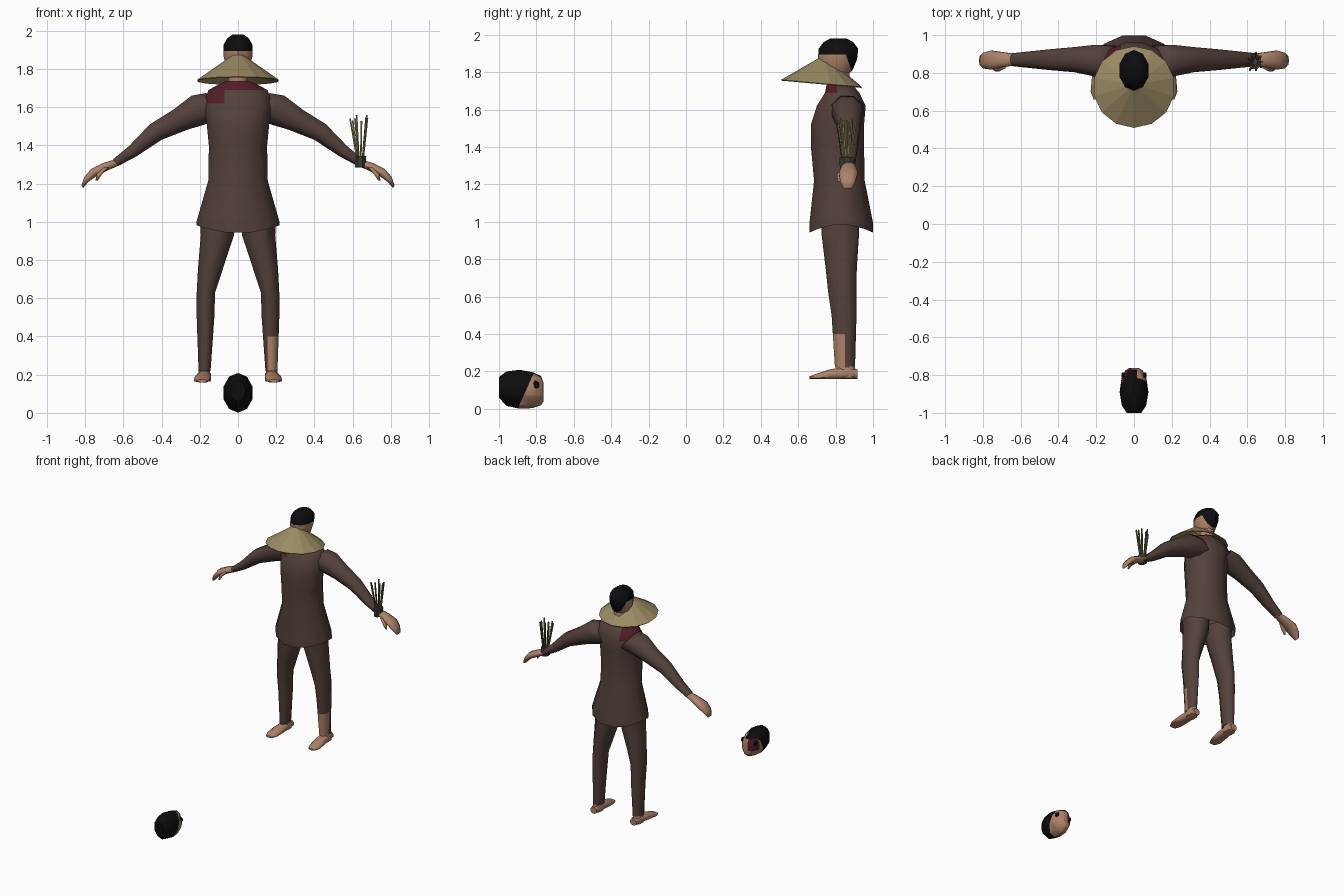
import bpy, bmesh, math, random
from mathutils import Vector, Matrix

random.seed(3)
if "Cube" in bpy.data.objects:
    bpy.data.objects.remove(bpy.data.objects["Cube"])


def material(name, rgb):
    m = bpy.data.materials.new(name)
    m.use_nodes = True
    m.diffuse_color = (*rgb, 1)
    m.node_tree.nodes["Principled BSDF"].inputs["Base Color"].default_value = (*rgb, 1)
    return m


CLOTH = material("brown cloth", (0.088, 0.053, 0.044))
SKIN = material("skin", (0.42, 0.225, 0.14))
HAIR = material("black hair", (0.004, 0.004, 0.005))
STRAW = material("hat straw", (0.33, 0.26, 0.125))
RED = material("dark red", (0.085, 0.012, 0.02))
STICK = material("olive stalks", (0.15, 0.135, 0.06))
BAND = material("grey band", (0.045, 0.05, 0.038))
X, Y, Z = Vector((1, 0, 0)), Vector((0, 1, 0)), Vector((0, 0, 1))


def finish(name, bm, mats, cuts=(), rule=None, angle=65):
    """Cut clean colour borders, colour faces by rule, shade and link."""
    for co, no in cuts:
        geom = bm.verts[:] + bm.edges[:] + bm.faces[:]
        bmesh.ops.bisect_plane(bm, geom=geom, plane_co=co, plane_no=no)
    bmesh.ops.recalc_face_normals(bm, faces=bm.faces)
    bm.normal_update()
    if rule:
        for f in bm.faces:
            f.material_index = rule(f.calc_center_median(), f.normal)
    me = bpy.data.meshes.new(name)
    bm.to_mesh(me)
    bm.free()
    ob = bpy.data.objects.new(name, me)
    bpy.context.collection.objects.link(ob)
    for m in mats:
        me.materials.append(m)
    if angle:
        bpy.ops.object.select_all(action="DESELECT")
        ob.select_set(True)
        bpy.context.view_layer.objects.active = ob
        bpy.ops.object.shade_smooth_by_angle(angle=math.radians(angle))
    return ob


def loft(sections, u, v, n=8, side=1, caps=(True, True)):
    """Join elliptical rings (x, y, z, radius along u, radius along v)."""
    bm = bmesh.new()
    rings = []
    for x, y, z, a, b in sections:
        ring = []
        for i in range(n):
            t = math.tau * (i + 0.5) / n
            p = Vector((x, y, z)) + u * (a * math.cos(t)) + v * (b * math.sin(t))
            ring.append(bm.verts.new((p.x * side, p.y, p.z)))
        rings.append(ring)
    for r, q in zip(rings, rings[1:]):
        for i in range(n):
            bm.faces.new((r[i], r[(i + 1) % n], q[(i + 1) % n], q[i]))
    if caps[0]:
        bm.faces.new(rings[0])
    if caps[1]:
        bm.faces.new(rings[-1])
    return bm


# Tunic with flared, pointed hem and stained right shoulder
bm = loft([(0, 0.83, 0.94, 0.225, 0.175), (0, 0.83, 1.0, 0.225, 0.175),
           (0, 0.82, 1.22, 0.16, 0.14), (0, 0.81, 1.4, 0.158, 0.147),
           (0, 0.81, 1.52, 0.17, 0.147), (0, 0.83, 1.62, 0.185, 0.135),
           (0, 0.835, 1.69, 0.16, 0.095), (0, 0.82, 1.735, 0.07, 0.07)],
          X, Y, n=12, caps=(False, True))
for vert in bm.verts:
    if vert.co.z < 0.95:
        vert.co.z += 0.045 * (vert.co.x / 0.225) ** 2
finish("tunic", bm, [CLOTH, RED],
       [((-0.17, 0.8, 1.59), (0.55, 0, 0.83)), ((-0.07, 0, 0), X)],
       lambda c, n: int((c.x < -0.07 and c.z > 1.62 + 0.3 * abs(c.x + 0.17))
                        or (c.z > 1.69 and c.y < 0.8)))

# Neck and head, poking up through the hat
finish("neck", loft([(0, 0.83, 1.68, 0.06, 0.06), (0, 0.82, 1.82, 0.05, 0.055)],
                    X, Y), [SKIN])
finish("head", loft([(0, 0.80, 1.775, 0.04, 0.05), (0, 0.805, 1.81, 0.065, 0.085),
                     (0, 0.81, 1.87, 0.08, 0.105), (0, 0.815, 1.925, 0.08, 0.106),
                     (0, 0.815, 1.96, 0.06, 0.08), (0, 0.815, 1.98, 0.03, 0.045)],
                    X, Y, n=10), [SKIN, HAIR],
       [((0, 0, 1.895), Z), ((0, 0.86, 1.88), (0, 1, 0.35))],
       lambda c, n: int(c.z > 1.895 or (c.y - 0.86) + 0.35 * (c.z - 1.88) > 0), 40)

# Conical straw hat, tipped slightly
bm = bmesh.new()
bmesh.ops.create_cone(bm, cap_ends=False, segments=14, radius1=0.217, radius2=0.004,
                      depth=0.15, matrix=Matrix.Translation((0, 0.732, 1.815))
                      @ Matrix.Rotation(-0.09, 4, "X"))
hat = finish("straw_hat", bm, [STRAW], angle=0)
rim = hat.modifiers.new("thickness", "SOLIDIFY")
rim.thickness = 0.006

for s, side in ((1, "left"), (-1, "right")):
    # Sleeve
    down = Vector((0.6, 0, 0.8))
    finish(side + "_sleeve",
           loft([(0.11, 0.86, 1.60, 0.09, 0.10), (0.19, 0.865, 1.59, 0.09, 0.095),
                 (0.30, 0.87, 1.535, 0.072, 0.07), (0.43, 0.87, 1.47, 0.06, 0.055),
                 (0.55, 0.87, 1.37, 0.047, 0.036), (0.64, 0.87, 1.31, 0.037, 0.024)],
                Y, down, side=s), [CLOTH], angle=75)
    # Hand: palm, drooping fingers and thumb
    finish(side + "_hand",
           loft([(0.62, 0.87, 1.315, 0.03, 0.02), (0.69, 0.87, 1.29, 0.042, 0.025),
                 (0.755, 0.868, 1.258, 0.054, 0.025), (0.795, 0.865, 1.22, 0.045, 0.018),
                 (0.815, 0.865, 1.183, 0.025, 0.008)],
                Y, down, side=s), [SKIN], angle=75)
    finish(side + "_thumb",
           loft([(0.69, 0.84, 1.285, 0.018, 0.018), (0.725, 0.82, 1.25, 0.016, 0.014),
                 (0.74, 0.818, 1.215, 0.007, 0.006)], Y, X, n=6, side=s), [SKIN])
    # Trouser leg, torn open over the left shin
    torn = lambda c, n: int(s > 0 and 0.2 < c.z < 0.4 and c.y < 0.85 and c.x > 0.155)
    cuts = [((0, 0, 0.4), Z), ((0, 0.85, 0), Y), ((0.155, 0, 0), X)] if s > 0 else []
    finish(side + "_trouser_leg",
           loft([(0.105, 0.825, 1.02, 0.1, 0.11), (0.108, 0.825, 0.93, 0.094, 0.108),
                 (0.145, 0.83, 0.75, 0.07, 0.09), (0.168, 0.835, 0.63, 0.052, 0.082),
                 (0.17, 0.845, 0.5, 0.05, 0.072), (0.175, 0.85, 0.22, 0.034, 0.058)],
                X, Y, side=s), [CLOTH, SKIN], cuts, torn, 75)
    # Bare foot: ankle and sole running out to the toes
    finish(side + "_ankle",
           loft([(0.175, 0.855, 0.25, 0.03, 0.05), (0.178, 0.86, 0.165, 0.036, 0.055)],
                X, Y, side=s), [SKIN])
    bm = loft([(0.175, 0.918, 0.185, 0.028, 0.028), (0.177, 0.86, 0.19, 0.038, 0.04),
               (0.182, 0.77, 0.182, 0.045, 0.032), (0.188, 0.70, 0.172, 0.045, 0.018),
               (0.188, 0.66, 0.167, 0.028, 0.008)], X, Z, side=s)
    for vert in bm.verts:
        vert.co.z = max(vert.co.z, 0.16)
    finish(side + "_foot", bm, [SKIN])

# Bundle of stalks tied at the left wrist
finish("bundle_band", loft([(0.64, 0.86, 1.285, 0.03, 0.04),
                            (0.64, 0.86, 1.345, 0.034, 0.044)], X, Y), [BAND], angle=30)
for i in range(9):
    t = math.tau * i / 9
    r = random.uniform(0.035, 0.055)
    finish("stalk_%d" % (i + 1),
           loft([(0.64 + 0.012 * math.cos(t), 0.86 + 0.015 * math.sin(t), 1.30, 0.006, 0.006),
                 (0.638 + r * math.cos(t), 0.86 + r * math.sin(t),
                  random.uniform(1.52, 1.565), 0.006, 0.006)], X, Y, n=4),
           [STICK], angle=0)

# Separate head lying on the ground, face turned away
def ground_colours(c, n):
    if c.y < -0.9 + 0.45 * c.z or (c.z > 0.16 and c.x < 0.015):
        return 1
    if c.x < -0.012 and c.y > -0.83 and c.z > 0.07:
        return 2
    return 0


finish("ground_head",
       loft([(0, -1.0, 0.115, 0.04, 0.055), (0, -0.96, 0.108, 0.068, 0.092),
             (0, -0.89, 0.105, 0.08, 0.104), (0, -0.82, 0.1, 0.07, 0.096),
             (0, -0.775, 0.098, 0.048, 0.078), (0, -0.762, 0.09, 0.025, 0.05)],
            X, Z, n=10), [SKIN, HAIR, RED],
       [((0, -0.9, 0), (0, 1, -0.45)), ((0, 0, 0.16), Z), ((0, 0, 0.07), Z),
        ((-0.012, 0, 0), X), ((0.015, 0, 0), X), ((0, -0.83, 0), Y)],
       ground_colours, 40)
for s, side in ((1, "left"), (-1, "right")):
    finish("ground_head_eye_" + side,
           loft([(0.05, -0.805, 0.128, 0.022, 0.024), (0.066, -0.8, 0.128, 0.014, 0.015)],
                Y, Z, n=6, side=s), [HAIR], angle=0)
